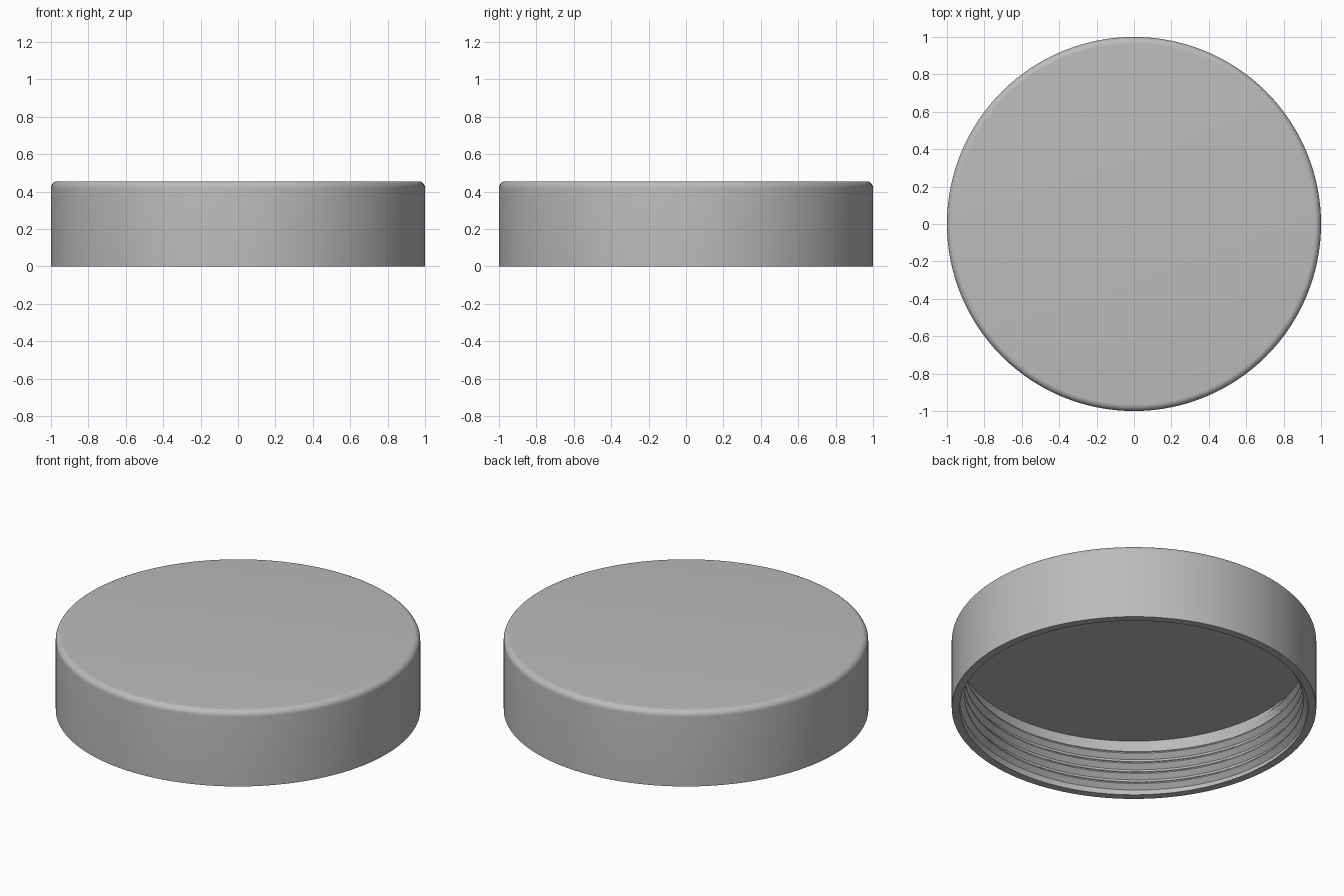
import bpy
import bmesh
from math import sin, cos, pi, radians

cube = bpy.data.objects.get("Cube")
if cube:
    bpy.data.objects.remove(cube, do_unlink=True)

RADIUS, HEIGHT, FILLET = 1.0, 0.455, 0.035
INNER, CEILING = 0.955, 0.34
SEGMENTS = 128
PITCH, TURNS, START_ANGLE, START_Z = 0.064, 4.25, radians(98), 0.005

grey = bpy.data.materials.new("plain grey")
grey.use_nodes = True
grey.diffuse_color = (0.5, 0.5, 0.5, 1)
grey.node_tree.nodes["Principled BSDF"].inputs["Base Color"].default_value = (0.5, 0.5, 0.5, 1)


def finish(bm, name):
    bmesh.ops.recalc_face_normals(bm, faces=bm.faces)
    mesh = bpy.data.meshes.new(name)
    bm.to_mesh(mesh)
    bm.free()
    mesh.materials.append(grey)
    obj = bpy.data.objects.new(name, mesh)
    bpy.context.collection.objects.link(obj)
    bpy.ops.object.select_all(action="DESELECT")
    obj.select_set(True)
    bpy.context.view_layer.objects.active = obj
    bpy.ops.object.shade_smooth_by_angle(angle=radians(30))
    return obj


# Lid shell: one profile turned around the z axis
profile = [(0, CEILING), (INNER, CEILING), (INNER, 0), (RADIUS, 0)]
for i in range(9):
    a = i / 8 * pi / 2
    profile.append((RADIUS - FILLET + FILLET * cos(a), HEIGHT - FILLET + FILLET * sin(a)))
profile.append((0, HEIGHT))

bm = bmesh.new()
verts = [bm.verts.new((r, 0, z)) for r, z in profile]
edges = [bm.edges.new(pair) for pair in zip(verts, verts[1:])]
bmesh.ops.spin(bm, geom=verts + edges, cent=(0, 0, 0), axis=(0, 0, 1),
               angle=2 * pi, steps=SEGMENTS, use_merge=True)
bmesh.ops.remove_doubles(bm, verts=bm.verts, dist=0.0001)
finish(bm, "lid_shell")

# Inner screw thread: a ridge section swept along a rising helix, tapered at both ends
section = [(0.002, 0), (-0.026, 0.028), (-0.026, 0.035), (0.002, 0.055)]
bm = bmesh.new()
steps = int(TURNS * SEGMENTS)
previous = None
for i in range(steps + 1):
    a = START_ANGLE + 2 * pi * i / SEGMENTS
    z = START_Z + PITCH * i / SEGMENTS
    taper = max(0.05, min(1, i / 8, (steps - i) / 8))
    ring = []
    for dr, dz in section:
        r = INNER + (dr * taper if dr < 0 else dr)
        ring.append(bm.verts.new((r * cos(a), r * sin(a), z + dz)))
    if previous:
        for j in range(4):
            k = (j + 1) % 4
            bm.faces.new((previous[j], previous[k], ring[k], ring[j]))
    else:
        bm.faces.new(ring)
    previous = ring
bm.faces.new(previous)
finish(bm, "screw_thread")
